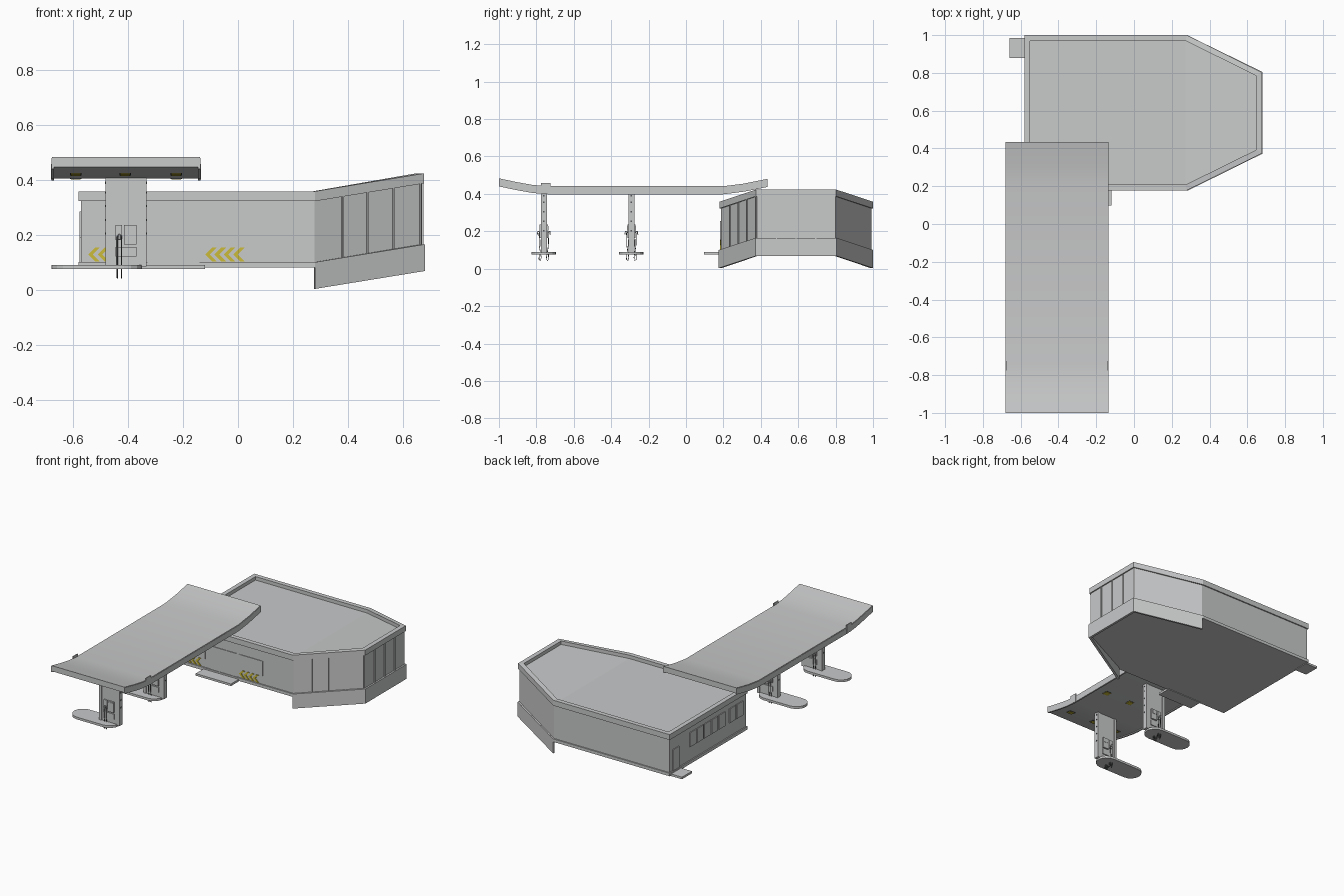
import bpy, bmesh, math
from mathutils import Vector

if "Cube" in bpy.data.objects:
    bpy.data.objects.remove(bpy.data.objects["Cube"])


def mat(name, r, g, b):
    m = bpy.data.materials.new(name)
    m.diffuse_color = (r, g, b, 1)
    m.use_nodes = True
    m.node_tree.nodes["Principled BSDF"].inputs["Base Color"].default_value = m.diffuse_color
    return m


GREY = mat("concrete grey", .58, .585, .59)
DARK = mat("dark trim", .09, .095, .1)
YELLOW = mat("warning yellow", .6, .5, .04)


def make(name, verts, faces, material):
    me = bpy.data.meshes.new(name)
    me.from_pydata([tuple(v) for v in verts], [], faces)
    bm = bmesh.new()
    bm.from_mesh(me)
    bmesh.ops.recalc_face_normals(bm, faces=bm.faces)
    bm.to_mesh(me)
    bm.free()
    me.materials.append(material)
    ob = bpy.data.objects.new(name, me)
    bpy.context.collection.objects.link(ob)
    return ob


def loft(name, layers, caps, material):
    """Join equal closed loops; caps lists the index faces for both ends."""
    n = len(layers[0])
    verts = [v for l in layers for v in l]
    faces = [(k * n + i, k * n + (i + 1) % n, (k + 1) * n + (i + 1) % n, (k + 1) * n + i)
             for k in range(len(layers) - 1) for i in range(n)]
    last = (len(layers) - 1) * n
    faces += [tuple(c) for c in caps] + [tuple(last + i for i in c) for c in caps]
    return make(name, verts, faces, material)


def box(name, x0, x1, y0, y1, z0, z1, material=GREY):
    loop = [(x0, y0), (x1, y0), (x1, y1), (x0, y1)]
    return loft(name, [[(x, y, z) for x, y in loop] for z in (z0, z1)], [range(4)], material)


# ---- building shell: one footprint, right end lifted ----
P = [Vector(p) for p in ((-.58, .178), (.28, .178), (.677, .374), (.677, .803), (.28, 1), (-.58, 1))]
LIFT = [0, 0, .065, .065, 0, 0]


def inset(d):
    out = []
    for i, p in enumerate(P):
        a, b = (p - P[i - 1]).normalized(), (P[(i + 1) % 6] - p).normalized()
        na, nb = Vector((-a.y, a.x)), Vector((-b.y, b.x))
        out.append(p + (na + nb) * d / (1 + na.dot(nb)))
    return out


def ring(d, z, lift=1):
    return [(p.x, p.y, z + lift * h) for p, h in zip(inset(d), LIFT)]


loft("building_shell",
     [ring(0, .08, 0), ring(0, .10), ring(.008, .10), ring(.008, .322), ring(0, .322),
      ring(0, .358), ring(.03, .358), ring(.03, .335)],
     [(0, 1, 4, 5), (1, 2, 3, 4)], GREY)

# skirt hanging below the three end walls
loops = []
for i in (1, 2, 3, 4):
    o, n = inset(-.003)[i], inset(.012)[i]
    h = LIFT[i]
    loops.append([(o.x, min(o.y, 1), .003 + h), (o.x, min(o.y, 1), .1 + h),
                  (n.x, n.y, .1 + h), (n.x, n.y, .003 + h)])
loft("end_skirt", loops, [range(4)], GREY)


# upright posts on the end walls
def posts(name, i, ts):
    a, b = inset(.006)[i], inset(.006)[i + 1]
    d = (b - a).normalized() * .003
    n = Vector((d.y, -d.x)) * 1.2
    for t in ts:
        c = a.lerp(b, t)
        h = LIFT[i] + (LIFT[i + 1] - LIFT[i]) * t
        quad = [c - d - n, c + d - n, c + d + n, c - d + n]
        loft(name, [[(q.x, q.y, z + h) for q in quad] for z in (.1, .325)], [range(4)], GREY)


posts("angled_wall_post", 1, (.26, .49, .73, .98))
posts("end_wall_post", 2, (.25, .5, .75))


# ---- front wall: panels, door, chevrons ----
def front_panel(name, x0, x1, z0, z1, material=GREY, y=.186):
    box(name, x0, x1, y - .004, y + .002, z0, z1, material)


def chevrons(x0, x1):
    w, z0, z1 = .017, .103, .153
    zm = (z0 + z1) / 2
    x, k = x0, 0
    while x + .025 + w < x1 + .001:
        pts = [(x + .025, z0), (x + .025 + w, z0), (x + w, zm), (x + .025 + w, z1), (x + .025, z1), (x, zm)]
        vs = [(a, y, b) for y in (.181, .188) for a, b in pts]
        fs = [(0, 1, 2, 5), (5, 2, 3, 4), (6, 7, 8, 11), (11, 8, 9, 10)]
        fs += [(i, (i + 1) % 6, (i + 1) % 6 + 6, i + 6) for i in range(6)]
        make("chevron", vs, fs, YELLOW)
        x += w * 2
        k += 1


for x0, x1 in ((-.545, -.37), (-.12, .055)):
    front_panel("front_window", x0, x1, .157, .255)
    chevrons(x0, x1)
front_panel("front_door", -.33, -.14, .10, .255)

# ---- left wall: windows and door ----
def left_panel(name, y0, y1, z0, z1, x=-.573):
    box(name, x - .004, x + .002, y0, y1, z0, z1)


left_panel("side_door", .89, .96, .10, .24)
for first, count in ((.41, 5), (.22, 2)):
    for k in range(count):
        left_panel("side_window", first + k * .076, first + k * .076 + .066, .19, .285)

# doorsteps
box("side_step", -.66, -.57, .88, .985, .076, .09)
box("front_step", -.38, -.12, .097, .19, .076, .09)

# ---- canopy ----
low = [(-1, .44), (-.9, .419), (-.82, .405), (-.74, .398), (.2, .398), (.31, .412), (.435, .437)]
X0, X1 = -.677, -.138
under = [(y, z + .006) for y, z in low]
prof = under + [(y, z + .043) for y, z in reversed(low)]
n = len(low)
caps = [(i, i + 1, 2 * n - 2 - i, 2 * n - 1 - i) for i in range(n - 1)]
deck = loft("canopy", [[(x, y, z) for y, z in prof] for x in (X0, X1)], caps, GREY)
bpy.context.view_layer.objects.active = deck
deck.select_set(True)
bpy.ops.object.shade_smooth_by_angle(angle=math.radians(30))
# lips along the long sides
edge = low + [(y, z + .039) for y, z in reversed(low)]
for a, b in ((X0 - .002, X0 + .008), (X1 - .008, X1 + .002)):
    loft("canopy_side_lip", [[(x, y, z) for y, z in edge] for x in (a, b)], caps, GREY)
for x in (X0 - .003, X1 - .003):
    box("canopy_clip", x, x + .006, -.775, -.725, .40, .457)

# lamps below the canopy
for y, z, tilt in ((-.88, .4195, -.2), (-.53, .403, 0), (-.06, .403, 0), (.34, .4225, .2)):
    for x in (-.59, -.41, -.225):
        r = .021
        for s, name, m, dz in ((1, "lamp_frame", DARK, 0), (.8, "lamp", YELLOW, -.003)):
            q = [(x + i * r * s, y + j * r * s, z + j * r * s * tilt + dz)
                 for i, j in ((-1, -1), (1, -1), (1, 1), (-1, 1))]
            loft(name, [q, [(a, b, c + .005) for a, b, c in q]], [range(4)], m)


# ---- islands, pillars, pumps ----
def tube(name, pts, r, material):
    cu = bpy.data.curves.new(name, 'CURVE')
    cu.dimensions = '3D'
    cu.bevel_depth = r
    cu.bevel_resolution = 1
    sp = cu.splines.new('POLY')
    sp.points.add(len(pts) - 1)
    for p, c in zip(sp.points, pts):
        p.co = (*c, 1)
    tmp = bpy.data.objects.new(name + "_path", cu)
    bpy.context.collection.objects.link(tmp)
    me = bpy.data.meshes.new_from_object(tmp)
    bpy.data.objects.remove(tmp)
    me.materials.clear()
    me.materials.append(material)
    bpy.context.collection.objects.link(bpy.data.objects.new(name, me))


for yc in (-.76, -.292):
    oval = []
    for k in range(18):
        a = -math.pi / 2 + math.pi * (k % 9) / 8 + (math.pi if k > 8 else 0)
        cx = -.415 if k < 9 else -.612
        oval.append((cx + .066 * math.cos(a), yc + .066 * math.sin(a)))
    loft("pump_island", [[(x, y, z) for x, y in oval] for z in (.075, .09)], [range(18)], GREY)
    box("canopy_pillar", -.468, -.345, yc - .012, yc + .012, .085, .408)
    box("pillar_edge", -.482, -.464, yc - .016, yc + .016, .085, .408)
    box("pillar_edge", -.349, -.332, yc - .016, yc + .016, .085, .408)
    for z in (.2, .25, .3, .35, .385):
        for x in (-.4835, -.3335):
            box("pillar_bolt", x, x + .003, yc - .004, yc + .004, z, z + .008, DARK)
    for s in (-1, 1):
        def pump(name, x0, x1, d0, d1, z0, z1, m):
            ys = sorted((yc + s * d0, yc + s * d1))
            box(name, x0, x1, ys[0], ys[1], z0, z1, m)
        pump("pump_body", -.415, -.37, .01, .022, .165, .235, GREY)
        pump("pump_screen", -.407, -.378, .021, .024, .205, .228, GREY)
        pump("pump_base", -.445, -.37, .01, .018, .12, .155, GREY)
        pump("nozzle_holder", -.445, -.422, .01, .02, .18, .235, GREY)
        for x in (-.439, -.424):
            tube("hose", [(x, yc + s * d, z) for d, z in
                          ((.012, .2), (.026, .19), (.024, .12), (.014, .06), (.018, .042),
                           (.026, .05), (.024, .09))], .0022, DARK)
        tube("nozzle", [(-.432, yc + s * .02, .195), (-.432, yc + s * .032, .2),
                        (-.432, yc + s * .034, .182)], .004, GREY)
